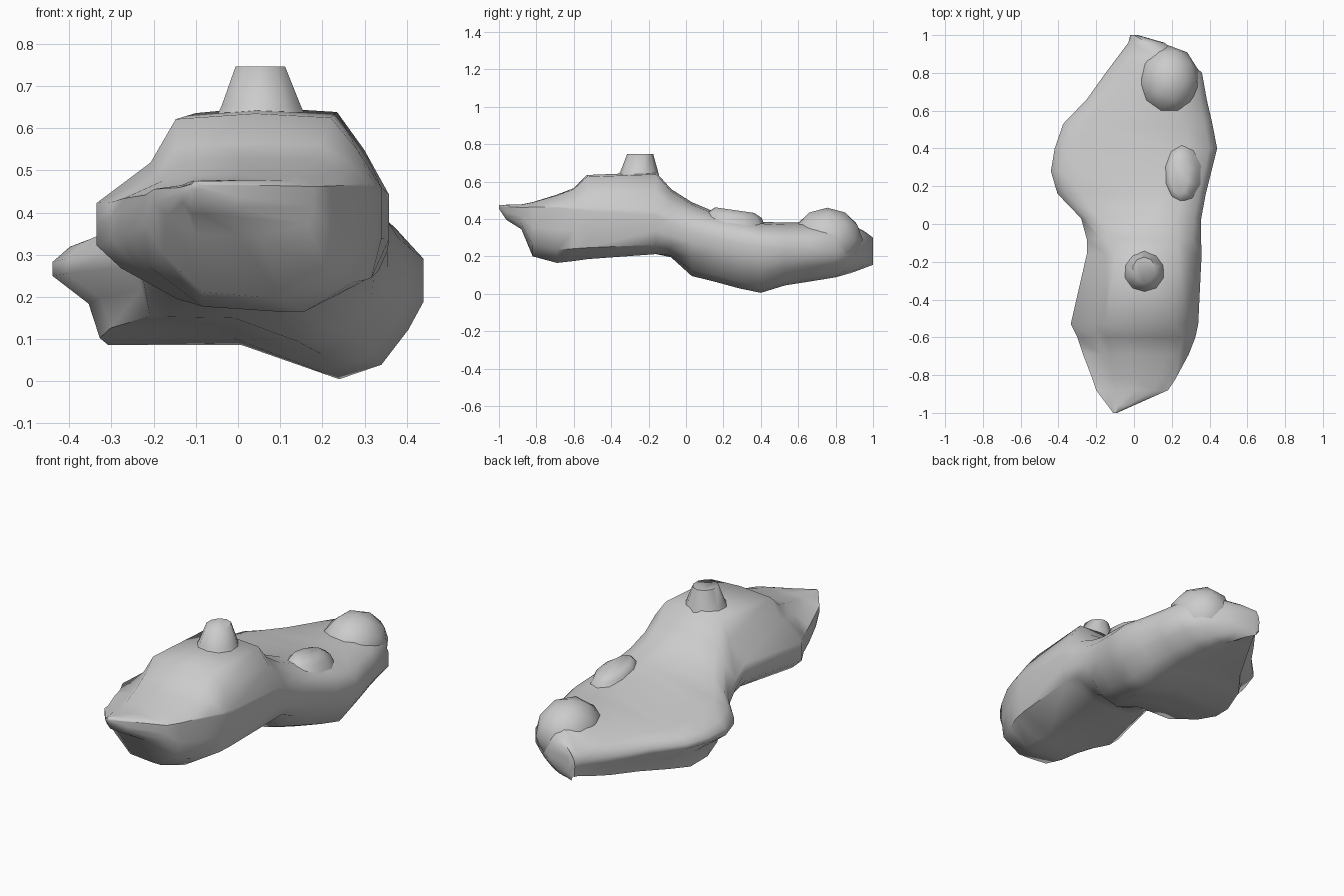
import bpy
import bmesh
from math import cos, sin, pi, radians
from mathutils import Matrix, Vector

cube = bpy.data.objects.get("Cube")
if cube:
    bpy.data.objects.remove(cube)

grey = bpy.data.materials.new("stone grey")
grey.use_nodes = True
grey.diffuse_color = (0.6, 0.6, 0.6, 1)
grey.node_tree.nodes["Principled BSDF"].inputs["Base Color"].default_value = (0.6, 0.6, 0.6, 1)


def finish(bm, name, angle):
    """Turn a bmesh into a shaded object with the stone material."""
    bmesh.ops.recalc_face_normals(bm, faces=bm.faces)
    mesh = bpy.data.meshes.new(name)
    bm.to_mesh(mesh)
    bm.free()
    mesh.materials.append(grey)
    obj = bpy.data.objects.new(name, mesh)
    bpy.context.collection.objects.link(obj)
    bpy.ops.object.select_all(action='DESELECT')
    obj.select_set(True)
    bpy.context.view_layer.objects.active = obj
    bpy.ops.object.shade_smooth_by_angle(angle=radians(angle))
    return obj


def loft(bm, rings):
    """Bridge rings of points with quads and cap both ends."""
    loops = [[bm.verts.new(p) for p in ring] for ring in rings]
    for a, b in zip(loops, loops[1:]):
        n = len(a)
        for i in range(n):
            j = (i + 1) % n
            bm.faces.new((a[i], a[j], b[j], b[i]))
    bm.faces.new(loops[0])
    bm.faces.new(loops[-1])


# Section corners per quarter, from the side extreme to the middle one,
# as fractions of the quarter's width and height
front_shape = {
    "upper_right": [(1, .1), (.81, .56), (.6, .95)],
    "upper_left": [(1, .2), (.66, .56), (.5, .95)],
    "lower_left": [(1, .26), (.85, .55), (.5, .95)],
    "lower_right": [(1, .4), (.92, .76), (.3, 1)],
}
rear_shape = {
    "upper_right": [(1, .3), (.85, .65), (.5, .92)],
    "upper_left": [(1, .2), (.93, .42), (.78, .6)],
    "lower_left": [(.87, .3), (.83, .67), (.35, .67)],
    "lower_right": [(1, .25), (.82, .52), (.5, .86)],
}


def section(y, xl, zl, xr, zr, xt, zt, xb, zb):
    """Faceted ring through its left, right, top and bottom extremes."""
    blend = min(max((y + .16) / .2, 0), 1)
    left, right = Vector((xl, y, zl)), Vector((xr, y, zr))
    top, bottom = Vector((xt, y, zt)), Vector((xb, y, zb))

    def quarter(name, side, middle):
        points = []
        for f, r in zip(front_shape[name], rear_shape[name]):
            u, v = Vector(f).lerp(Vector(r), blend)
            points.append(Vector((middle.x + (side.x - middle.x) * u, y,
                                  side.z + (middle.z - side.z) * v)))
        return points

    return ([right] + quarter("upper_right", right, top)
            + [top] + quarter("upper_left", left, top)[::-1]
            + [left] + quarter("lower_left", left, bottom)
            + [bottom] + quarter("lower_right", right, bottom)[::-1])


def mound(name, ellipses, tilt=0.0, sides=10):
    """Tapered stub through stacked ellipses (x, y, z, x radius, y radius)."""
    rings = []
    for x, y, z, rx, ry in ellipses:
        rings.append([(x + rx * cos(a), y + ry * sin(a), z + tilt * sin(a))
                      for a in (2 * pi * (i + 0.5) / sides for i in range(sides))])
    bm = bmesh.new()
    loft(bm, rings)
    return finish(bm, name, 70)


# Main body: y, then x/z of the low-x side, high-x side, crown and keel
front_stations = [
    (-1.0, -.11, .465, -.09, .465, -.1, .475, -.1, .455),
    (-.96, -.14, .455, 0, .465, -.08, .476, -.08, .395),
    (-.88, -.2, .45, .18, .46, 0, .478, 0, .345),
    (-.82, -.22, .43, .22, .46, 0, .49, .05, .2),
    (-.69, -.27, .41, .29, .46, .01, .53, .1, .165),
    (-.6, -.3, .39, .325, .45, .01, .565, .08, .175),
    (-.53, -.335, .37, .34, .44, .04, .635, .05, .185),
    (-.16, -.25, .37, .358, .42, .05, .65, .05, .212),
]
rear_stations = [
    (-.08, -.25, .32, .355, .37, .07, .56, .08, .195),
    (.03, -.28, .27, .356, .33, .1, .49, .14, .095),
    (.16, -.405, .255, .38, .3, .15, .435, .2, .063),
    (.28, -.44, .25, .41, .27, .16, .415, .22, .03),
    (.4, -.42, .25, .44, .25, .15, .385, .24, .005),
    (.53, -.375, .25, .415, .24, .14, .38, .23, .045),
    (.66, -.25, .24, .385, .24, .14, .38, .2, .065),
    (.8, -.15, .23, .36, .23, .14, .38, .17, .088),
    (.88, -.09, .23, .275, .23, .13, .375, .12, .11),
    (.96, -.03, .23, .16, .23, .07, .33, .05, .14),
    (1.0, -.02, .23, .02, .23, .0, .3, 0, .155),
]
bm = bmesh.new()
loft(bm, [section(*s) for s in front_stations + rear_stations])
finish(bm, "rock_body", 55)

# Stub standing on the high front part
mound("top_stub", [(.055, -.255, .62, .115, .115), (.055, -.25, .655, .098, .1),
                   (.053, -.245, .746, .062, .07)])

# Low sloping bump on the high-x edge
mound("side_bump", [(.26, .26, .33, .12, .18), (.25, .26, .42, .085, .145),
                    (.24, .26, .447, .05, .105)], tilt=-.015)

# Rounded knob on the tail
bm = bmesh.new()
bmesh.ops.create_icosphere(bm, subdivisions=2, radius=1,
                           matrix=Matrix.Translation((.185, .755, .29)) @ Matrix.Diagonal((.165, .19, .17, 1)))
finish(bm, "tail_knob", 60)
